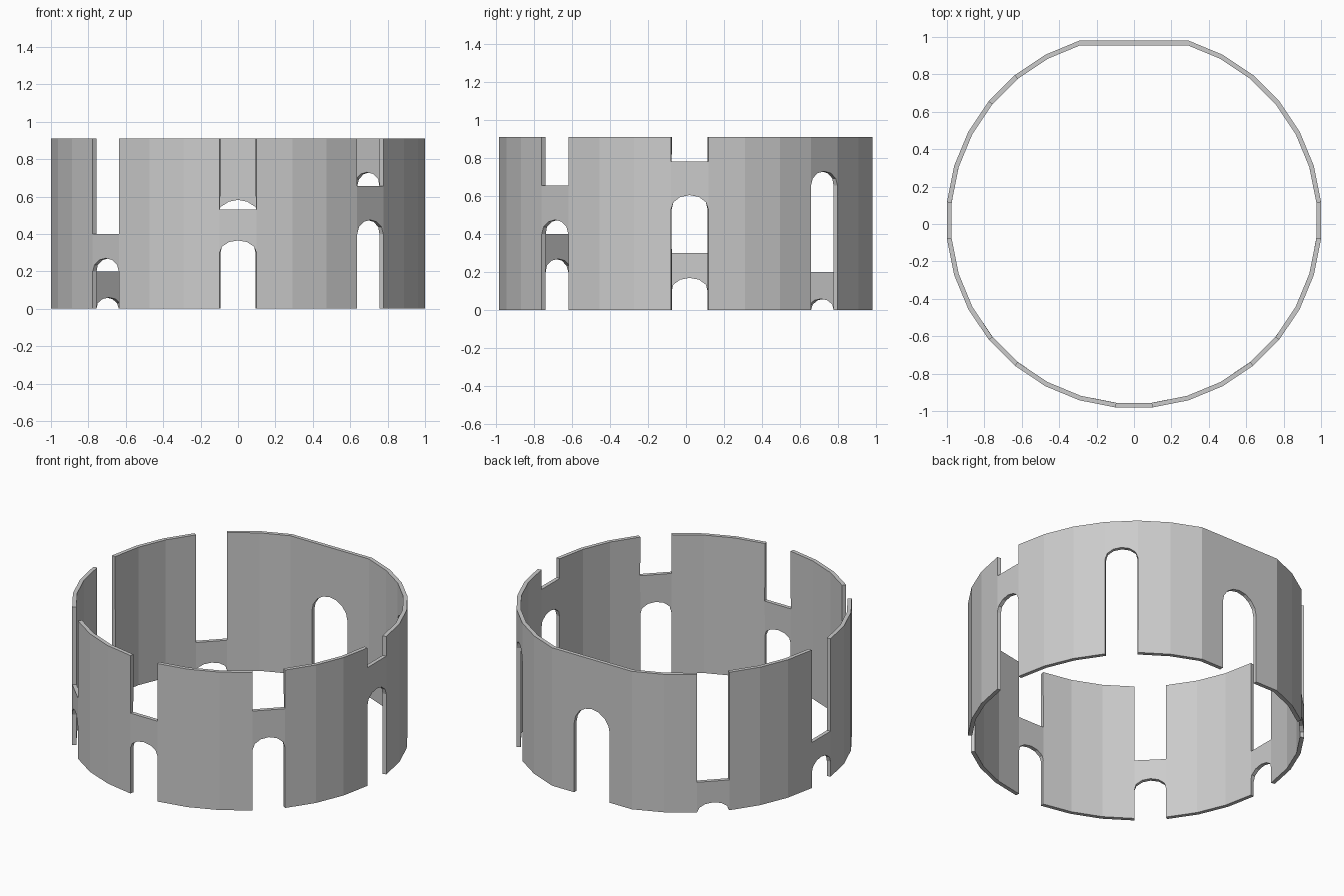
import bpy, bmesh, math
from mathutils import Vector

if "Cube" in bpy.data.objects:
    bpy.data.objects.remove(bpy.data.objects["Cube"])

N, H, THICK = 32, 0.91, 0.025
R = 1 / math.cos(math.pi / N)
CENTRE_Y = 0.019

# facet index: (arch spring, arch apex, top of the panel)
openings = {
    12: (0.0, 0.06, 0.20),
    16: (0.10, 0.17, 0.30),
    20: (0.20, 0.27, 0.40),
    24: (0.30, 0.365, 0.53),
    28: (0.40, 0.475, 0.655),
    0: (0.53, 0.605, 0.78),
    4: (0.655, 0.73, H),
}

# heights where panels join along each vertical seam
seams = {k: {0.0, H} for k in range(N)}
for k, (spring, apex, top) in openings.items():
    for s in (k, (k + 1) % N):
        seams[s] |= {spring, top}

bm = bmesh.new()


def corner(k):
    a = (k - 0.5) * 2 * math.pi / N
    return Vector((R * math.cos(a), R * math.sin(a) + CENTRE_Y, 0))


def panel(a, b, outline):
    """Flat wall panel between seams a and b from (t, z) points."""
    pa, pb = corner(a), corner(b)
    bm.faces.new([bm.verts.new(pa.lerp(pb, t) + Vector((0, 0, z))) for t, z in outline])


def arch(t0, t1, spring, apex, n):
    pts = []
    for i in range(n + 1):
        a = math.pi * (1 - i / n)
        pts.append(((t0 + t1) / 2 + (t1 - t0) / 2 * math.cos(a),
                    spring + (apex - spring) * math.sin(a)))
    return pts


def sides(a, b, low, high):
    right = [(1, z) for z in sorted(seams[b % N]) if low <= z <= high]
    left = [(0, z) for z in sorted(seams[a % N], reverse=True) if low <= z <= high]
    return right, left


for k in range(N):
    if k in (7, 8, 9):
        continue
    if k in openings:
        # bridge over an arch, open above
        spring, apex, top = openings[k]
        right, left = sides(k, k + 1, spring, top)
        panel(k, k + 1, arch(0, 1, spring, apex, 6) + right[1:] + left[:-1])
    else:
        # plain wall
        right, left = sides(k, k + 1, 0, H)
        panel(k, k + 1, right + left)

# wide flat back panel with the doorway
w = (corner(10) - corner(7)).length
t0, t1 = 0.5 - 0.13 / w, 0.5 + 0.13 / w
panel(7, 10, [(0, 0), (t0, 0)] + arch(t0, t1, 0.455, 0.582, 8) +
      [(t1, 0), (1, 0), (1, H), (0, H)])

bmesh.ops.remove_doubles(bm, verts=bm.verts, dist=0.0005)
me = bpy.data.meshes.new("ring_wall")
bm.to_mesh(me)
bm.free()
wall = bpy.data.objects.new("ring_wall", me)
bpy.context.collection.objects.link(wall)

# wall thickness, inwards
m = wall.modifiers.new("thickness", 'SOLIDIFY')
m.thickness = THICK
m.offset = -1
m.use_even_offset = True
